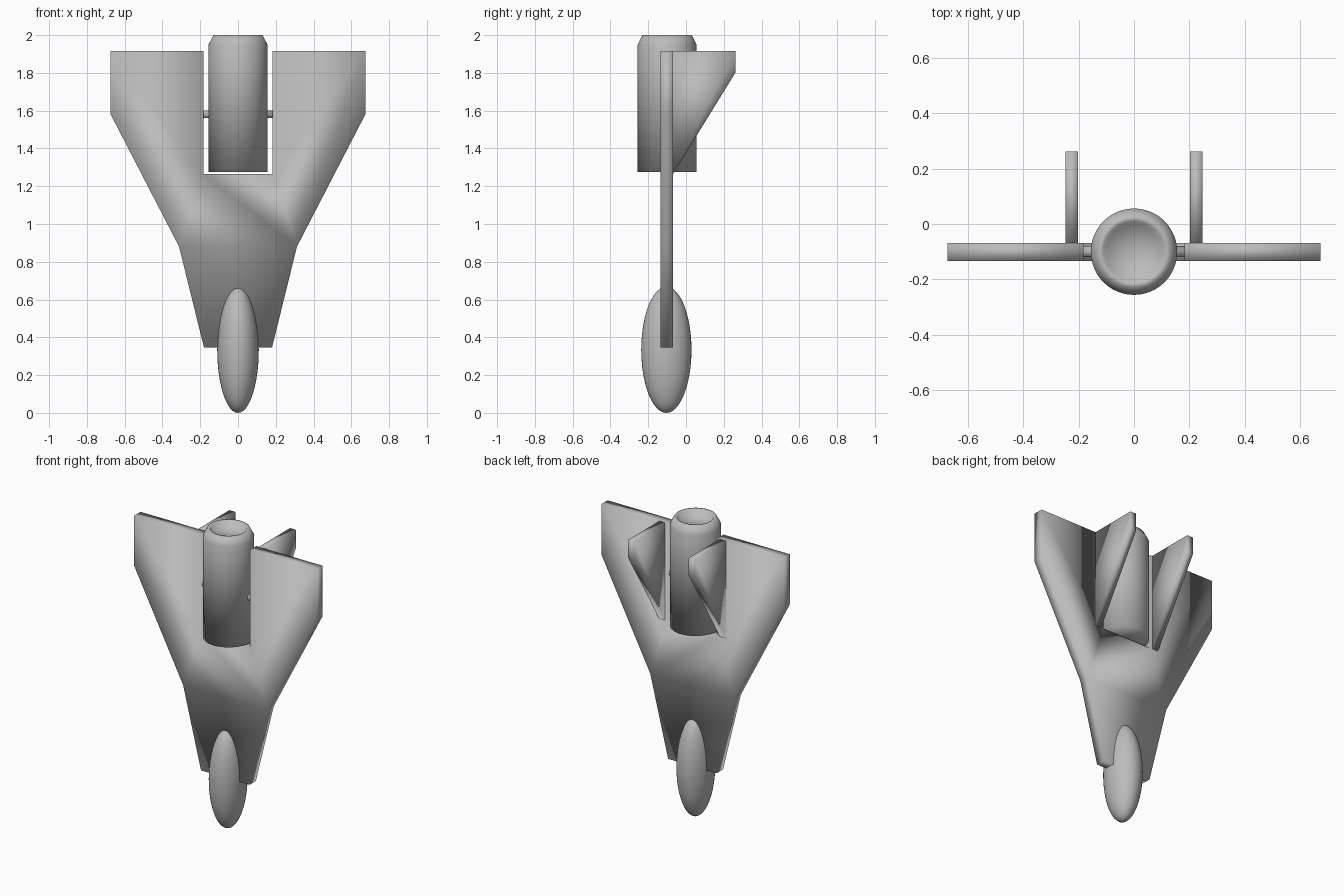
import bpy, bmesh, math
from mathutils import Vector, Matrix

if "Cube" in bpy.data.objects:
    bpy.data.objects.remove(bpy.data.objects["Cube"])

grey = bpy.data.materials.new("plain grey")
grey.diffuse_color = (0.5, 0.5, 0.5, 1)
grey.use_nodes = True
grey.node_tree.nodes["Principled BSDF"].inputs["Base Color"].default_value = grey.diffuse_color


def finish(bm, name):
    """Turn a bmesh into a smooth grey object."""
    bmesh.ops.recalc_face_normals(bm, faces=bm.faces[:])
    for f in bm.faces:
        f.smooth = True
    me = bpy.data.meshes.new(name)
    bm.to_mesh(me)
    bm.free()
    me.materials.append(grey)
    ob = bpy.data.objects.new(name, me)
    bpy.context.collection.objects.link(ob)
    return ob


def slab(name, points, thickness):
    """Extrude a flat outline along a thickness vector."""
    bm = bmesh.new()
    face = bm.faces.new([bm.verts.new(p) for p in points])
    ext = bmesh.ops.extrude_face_region(bm, geom=[face])
    verts = [v for v in ext["geom"] if isinstance(v, bmesh.types.BMVert)]
    bmesh.ops.translate(bm, verts=verts, vec=Vector(thickness))
    return finish(bm, name)


def lathe(name, profile, centre, sides=48):
    """Spin a radius/height profile around the vertical axis."""
    bm = bmesh.new()
    vs = [bm.verts.new((r, 0, z)) for r, z in profile]
    edges = [bm.edges.new(p) for p in zip(vs, vs[1:])]
    bmesh.ops.spin(bm, geom=vs + edges, cent=(0, 0, 0), axis=(0, 0, 1),
                   angle=math.tau, steps=sides)
    bmesh.ops.remove_doubles(bm, verts=bm.verts[:], dist=1e-5)
    bmesh.ops.translate(bm, verts=bm.verts[:], vec=Vector(centre))
    return finish(bm, name)


# Delta wing plate with a notch for the engine
half = [(0.18, 0.345), (0.312, 0.88), (0.674, 1.58), (0.674, 1.917),
        (0.183, 1.917), (0.183, 1.265)]
outline = half + [(-x, z) for x, z in reversed(half)]
slab("wing_plate", [(x, -0.134, z) for x, z in outline], (0, 0.066, 0))

# Twin upright tail fins
fin = [(-0.072, 1.26), (0.261, 1.80), (0.261, 1.917), (-0.072, 1.917)]
for side, x in (("right", 0.202), ("left", -0.247)):
    slab(side + "_fin", [(x, y, z) for y, z in fin], (0.045, 0, 0))

# Engine barrel with chamfered rim and dished nozzle
lathe("engine", [(0, 1.275), (0.156, 1.275), (0.156, 1.95), (0.13, 2.0),
                 (0.11, 2.0), (0.095, 1.965), (0, 1.965)], (0, -0.1, 0))

# Cross rod that holds the engine between the wings
bm = bmesh.new()
bmesh.ops.create_cone(bm, cap_ends=True, segments=16, radius1=0.02,
                      radius2=0.02, depth=0.42,
                      matrix=Matrix.Translation((0, -0.1, 1.58))
                      @ Matrix.Rotation(math.pi / 2, 4, 'Y'))
finish(bm, "engine_rod")

# Nose pod
bm = bmesh.new()
bmesh.ops.create_uvsphere(bm, u_segments=40, v_segments=24, radius=1,
                          matrix=Matrix.Translation((0, -0.104, 0.334))
                          @ Matrix.Diagonal((0.11, 0.133, 0.334, 1)))
finish(bm, "nose_pod")
